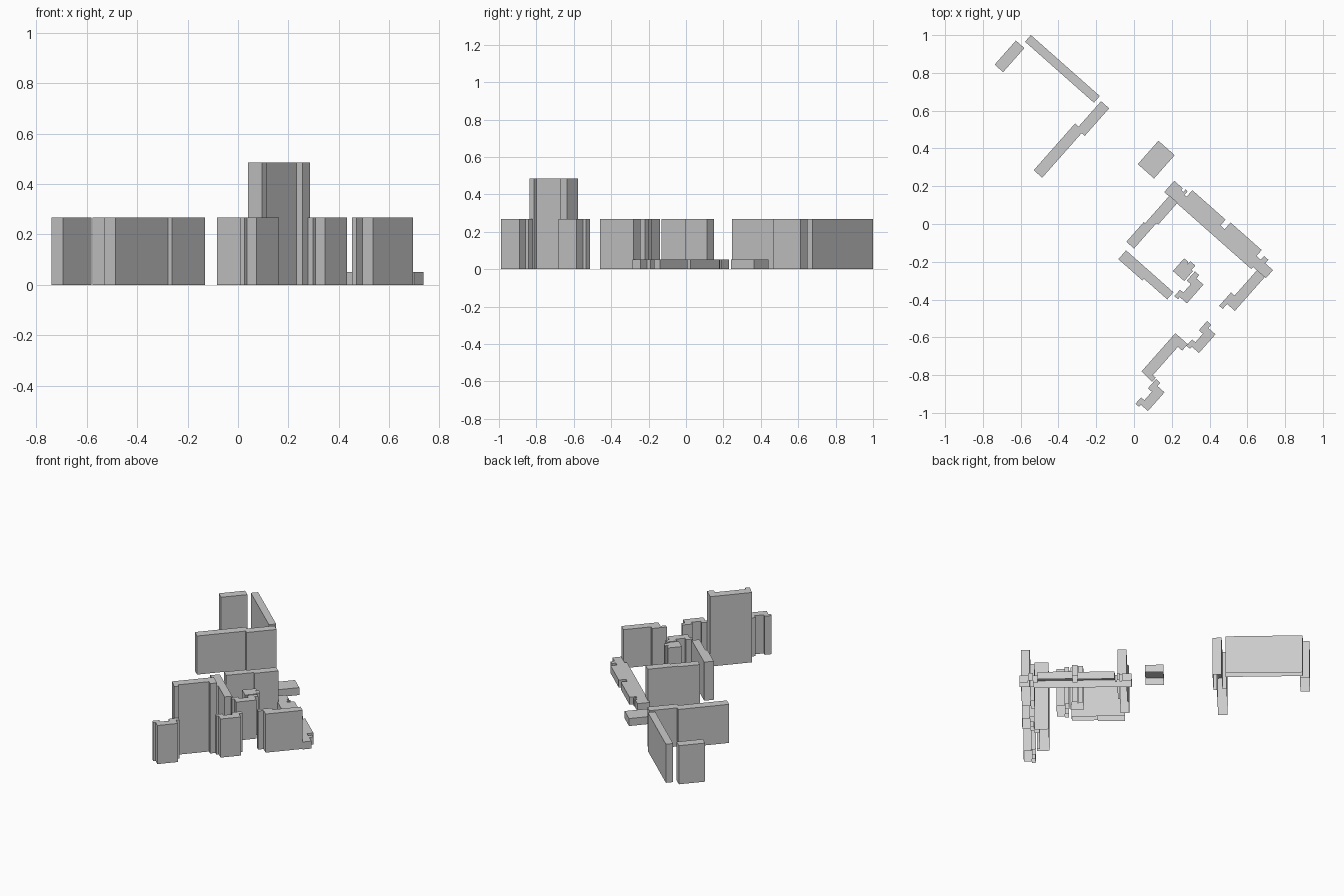
import bpy, bmesh, math
from mathutils import Vector

cube = bpy.data.objects.get("Cube")
if cube:
    bpy.data.objects.remove(cube, do_unlink=True)

# One plain grey for everything
grey = bpy.data.materials.new("plain_grey")
grey.use_nodes = True
colour = (0.6, 0.6, 0.6, 1)
grey.diffuse_color = colour
grey.node_tree.nodes["Principled BSDF"].inputs["Base Color"].default_value = colour

# The whole plan is turned on the ground: walls run either south-east or north-east
TURN = math.radians(41.5)
SOUTH_EAST = Vector((math.cos(TURN), -math.sin(TURN)))
NORTH_EAST = Vector((math.sin(TURN), math.cos(TURN)))

WALL_HEIGHT = 0.268
TOWER_HEIGHT = 0.485
LOW_HEIGHT = 0.052


def stepped_side(steps, end):
    """Turn (distance, offset) steps into the corners of a stepped edge."""
    stops = [distance for distance, offset in steps[1:]] + [end]
    corners = []
    for (distance, offset), stop in zip(steps, stops):
        corners += [(distance, offset), (stop, offset)]
    return corners


def wall(name, origin, along, end, left, right=((0, 0),), height=WALL_HEIGHT):
    """Raise a wall, open underneath, from its two stepped edges."""
    across = Vector((-along.y, along.x))
    outline = stepped_side(right, end) + stepped_side(left, end)[::-1]
    bm = bmesh.new()
    top = []
    for distance, offset in outline:
        point = Vector(origin) + along * distance + across * offset
        top.append(bm.verts.new((point.x, point.y, height)))
    base = [bm.verts.new((v.co.x, v.co.y, 0)) for v in top]
    bm.faces.new(top)
    for i in range(len(top)):
        j = (i + 1) % len(top)
        bm.faces.new((base[i], base[j], top[j], top[i]))
    mesh = bpy.data.meshes.new(name)
    bm.to_mesh(mesh)
    bm.free()
    mesh.materials.append(grey)
    obj = bpy.data.objects.new(name, mesh)
    bpy.context.collection.objects.link(obj)
    return obj


def plain_wall(name, origin, along, length, thickness, height=WALL_HEIGHT):
    return wall(name, origin, along, length, [(0, thickness)], height=height)


def notched_pier(name, origin):
    """Short pier with a stub at one end and a tooth at the other."""
    return wall(name, origin, NORTH_EAST, 0.155,
                left=[(-0.015, 0.075), (0.03, 0.052), (0.09, 0.08)],
                right=[(-0.015, 0.05), (0, 0), (0.132, 0.05)])


# Detached far walls
plain_wall("far_long_wall", (-0.577, 0.965), SOUTH_EAST, 0.487, 0.047)
plain_wall("far_short_wall", (-0.693, 0.804), NORTH_EAST, 0.17, 0.06)
wall("far_side_wall", (-0.486, 0.245), NORTH_EAST, 0.51,
     left=[(0, 0.06), (0.33, 0.035)], right=[(0, 0), (0.315, -0.022)])

# Low foundations
plain_wall("low_block", (0.02, 0.317), SOUTH_EAST, 0.115, 0.165, LOW_HEIGHT)
wall("low_foundation", (0.16, 0.169), SOUTH_EAST, 0.705,
     left=[(0, 0.08), (0.06, 0.068), (0.075, 0.085), (0.09, 0.06), (0.105, 0.106),
           (0.34, 0.065), (0.37, 0.112), (0.59, 0.07), (0.62, 0.097), (0.65, 0.072)],
     right=[(0, 0), (0.615, 0.015)], height=LOW_HEIGHT)

# Walls around the court
wall("court_back_wall", (0.0, -0.13), NORTH_EAST, 0.335,
     left=[(0, 0.054), (0.14, 0.045)], right=[(0, 0), (0.18, -0.012)])
wall("court_left_wall", (-0.083, -0.186), SOUTH_EAST, 0.335,
     left=[(0, 0.062)], right=[(0, 0), (0.17, 0.012)])
wall("court_right_wall", (0.534, -0.46), NORTH_EAST, 0.24,
     left=[(-0.035, 0.08), (0.06, 0.055)], right=[(-0.035, 0.055), (0, 0)])

# Piers beside the openings
notched_pier("court_pier", (0.28, -0.42))
wall("inner_pier", (0.206, -0.249), SOUTH_EAST, 0.08,
     left=[(0, 0.09), (0.03, 0.08), (0.035, 0.1), (0.07, 0.07)])
notched_pier("front_pier", (0.344, -0.683))
notched_pier("end_pier", (0.074, -0.99))

# Tall front tower
wall("tall_tower", (0.10, -0.80), NORTH_EAST, 0.245,
     left=[(-0.025, 0.058)], right=[(-0.03, -0.02), (0, 0), (0.2, -0.03)],
     height=TOWER_HEIGHT)
